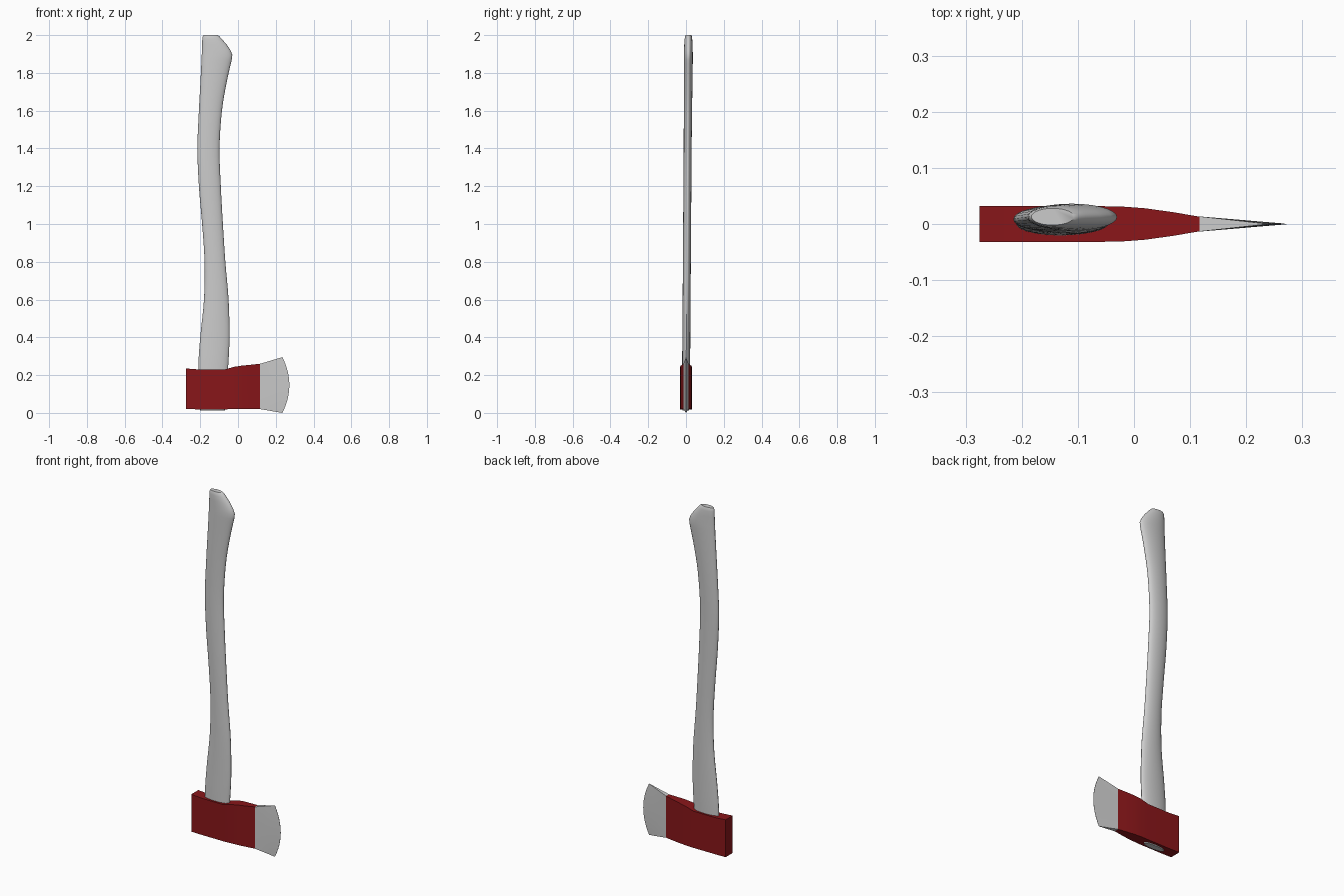
import bpy, bmesh, math

if "Cube" in bpy.data.objects:
    bpy.data.objects.remove(bpy.data.objects["Cube"])


def make_object(name, bm, color=None, angle=30):
    bmesh.ops.recalc_face_normals(bm, faces=bm.faces)
    mesh = bpy.data.meshes.new(name)
    bm.to_mesh(mesh)
    bm.free()
    ob = bpy.data.objects.new(name, mesh)
    bpy.context.collection.objects.link(ob)
    if color:
        mat = bpy.data.materials.new(name + "_paint")
        mat.diffuse_color = color
        mat.use_nodes = True
        mat.node_tree.nodes["Principled BSDF"].inputs["Base Color"].default_value = mat.diffuse_color
        mesh.materials.append(mat)
    bpy.ops.object.select_all(action='DESELECT')
    bpy.context.view_layer.objects.active = ob
    ob.select_set(True)
    bpy.ops.object.shade_smooth_by_angle(angle=math.radians(angle))
    return ob


def loft(rings):
    # skin closed rings of points and cap both ends
    bm = bmesh.new()
    loops = [[bm.verts.new(p) for p in r] for r in rings]
    n = len(loops[0])
    for a, b in zip(loops, loops[1:]):
        for i in range(n):
            j = (i + 1) % n
            bm.faces.new((a[i], a[j], b[j], b[i]))
    bm.faces.new(loops[0])
    bm.faces.new(loops[-1])
    return bm


def catmull(pts, steps):
    out = []
    for i in range(len(pts) - 1):
        p0, p1 = pts[max(i - 1, 0)], pts[i]
        p2, p3 = pts[i + 1], pts[min(i + 2, len(pts) - 1)]
        for s in range(steps):
            t = s / steps
            out.append([0.5 * (2 * b + (c - a) * t + (2 * a - 5 * b + 4 * c - d) * t * t
                               + (3 * b - a - 3 * c + d) * t ** 3)
                        for a, b, c, d in zip(p0, p1, p2, p3)])
    return out + [list(pts[-1])]


# handle: z, left x, right x, half thickness
body = [(0.013, -0.20, -0.068, 0.018), (0.23, -0.21, -0.053, 0.021), (0.4, -0.20, -0.045, 0.021),
        (0.6, -0.18, -0.05, 0.021), (0.8, -0.177, -0.067, 0.021), (1.0, -0.19, -0.08, 0.021),
        (1.2, -0.207, -0.091, 0.021), (1.4, -0.215, -0.098, 0.021), (1.6, -0.207, -0.085, 0.022),
        (1.75, -0.199, -0.06, 0.023), (1.87, -0.193, -0.033, 0.024)]
knob = [(1.895, -0.192, -0.030, 0.024), (1.92, -0.191, -0.040, 0.023), (1.95, -0.19, -0.060, 0.022),
        (1.98, -0.189, -0.086, 0.020), (1.993, -0.187, -0.098, 0.018), (2.0, -0.183, -0.107, 0.015)]
rings = []
for z, xl, xr, h in catmull(body, 4) + knob:
    cx, rx, cy = (xl + xr) / 2, (xr - xl) / 2, -0.001 + 0.007 * z
    rings.append([(cx + rx * math.cos(a), cy + h * math.sin(a), z)
                  for a in (math.tau * k / 28 for k in range(28))])
make_object("handle", loft(rings), angle=40)

# painted head: x, bottom z, top z, half thickness
head = [(-0.275, 0.02, 0.235, 0.032), (-0.21, 0.019, 0.23, 0.032), (-0.07, 0.019, 0.23, 0.032),
        (-0.02, 0.02, 0.244, 0.031), (0.02, 0.02, 0.25, 0.028), (0.07, 0.02, 0.255, 0.021),
        (0.117, 0.02, 0.26, 0.013)]
make_object("axe_head", loft([[(x, -h, b), (x, h, b), (x, h, t), (x, -h, t)]
                              for x, b, t, h in head]), (0.25, 0.008, 0.01, 1))

# bare steel blade flaring to a curved cutting edge
N = 12
rings = []
for s in (0, 0.33, 0.66, 1):
    b, t, h = 0.02 - 0.02 * s, 0.26 + 0.035 * s, 0.013 * (1 - s) + 0.0005
    side = []
    for k in range(N + 1):
        v = 2 * k / N - 1
        side.append((0.117 + s * (0.118 + 0.037 * (1 - v * v)), b + (t - b) * k / N))
    rings.append([(x, -h, z) for x, z in side] + [(x, h, z) for x, z in reversed(side)])
make_object("blade", loft(rings))
